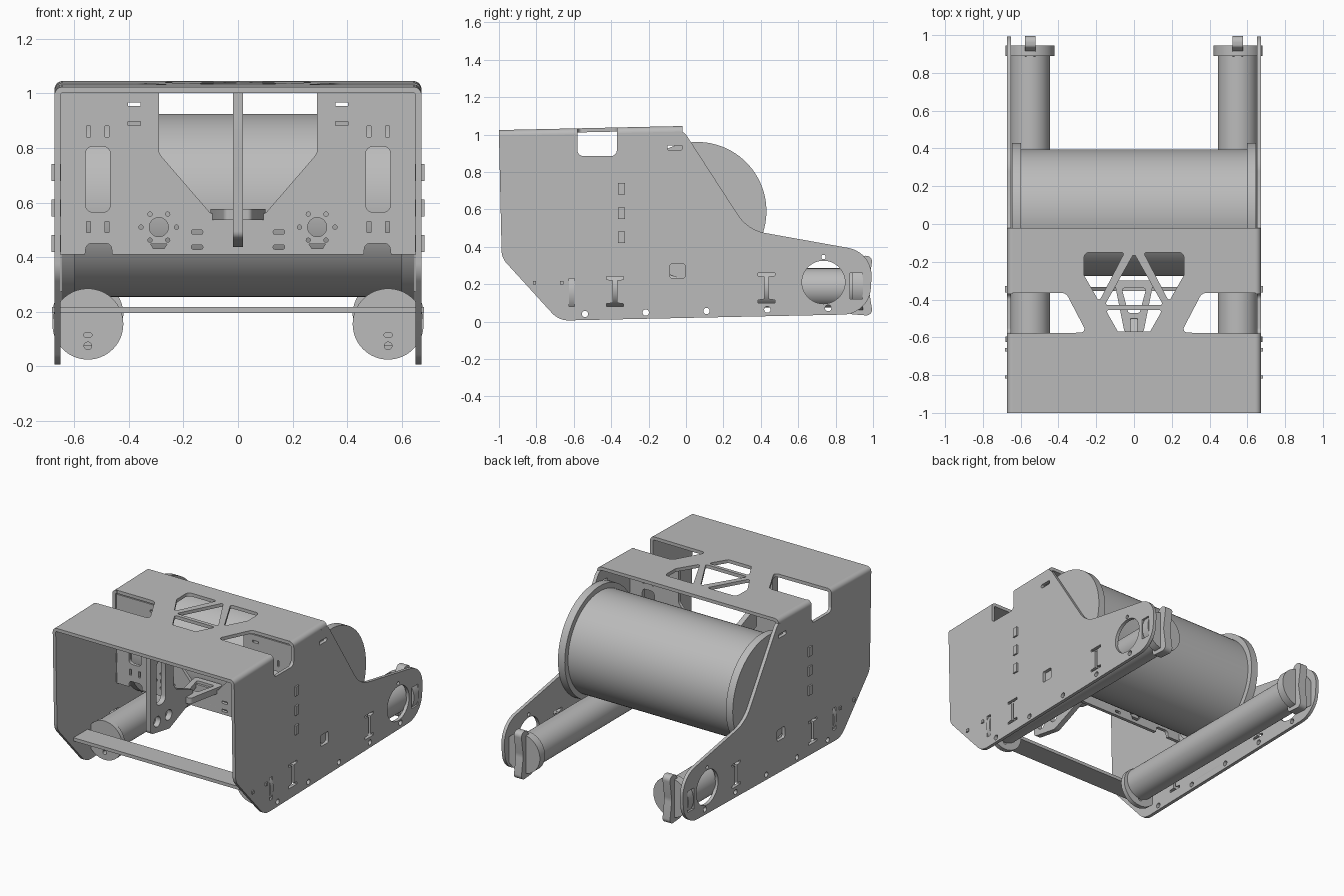
import bpy, math
from mathutils import Matrix, Vector

cube = bpy.data.objects.get("Cube")
if cube:
    bpy.data.objects.remove(cube)

grey = bpy.data.materials.new("plain_grey")
grey.use_nodes = True
COLOUR = (0.5, 0.5, 0.5, 1)
grey.diffuse_color = COLOUR
grey.node_tree.nodes["Principled BSDF"].inputs["Base Color"].default_value = COLOUR

# Plane frames: columns are the local u, v and thickness directions
SIDE = Matrix(((0, 0, 1, 0), (1, 0, 0, 0), (0, 1, 0, 0), (0, 0, 0, 1)))
FRONT = Matrix(((1, 0, 0, 0), (0, 0, -1, 0), (0, 1, 0, 0), (0, 0, 0, 1)))
FLAT = Matrix.Identity(4)


def finish(ob):
    ob.data.materials.clear()
    ob.data.materials.append(grey)
    bpy.ops.object.select_all(action="DESELECT")
    ob.select_set(True)
    bpy.context.view_layer.objects.active = ob
    bpy.ops.object.shade_smooth_by_angle(angle=math.radians(35))
    return ob


def rounded(points, steps=6):
    """Fillet each (u, v, radius) corner of a closed outline."""
    out = []
    for i, p in enumerate(points):
        c, r = Vector(p[:2]), (p[2] if len(p) > 2 else 0)
        if not r:
            out.append(c)
            continue
        a = (Vector(points[i - 1][:2]) - c).normalized()
        b = (Vector(points[(i + 1) % len(points)][:2]) - c).normalized()
        half = a.angle(b) / 2
        centre = c + (a + b).normalized() * r / math.sin(half)
        start = c + a * r / math.tan(half) - centre
        end = c + b * r / math.tan(half) - centre
        turn = start.angle_signed(end)
        for k in range(steps + 1):
            t = -turn * k / steps
            out.append(centre + Matrix.Rotation(t, 2) @ start)
    return out


def rect(u, v, w, h, r=0):
    w, h = w / 2, h / 2
    return rounded([(u - w, v - h, r), (u + w, v - h, r), (u + w, v + h, r), (u - w, v + h, r)], 4)


def ring(u, v, r, n=20):
    return [(u + r * math.cos(2 * math.pi * k / n), v + r * math.sin(2 * math.pi * k / n)) for k in range(n)]


def flip(loop):
    return [(-p[0], *p[1:]) for p in loop]


def plate(name, loops, thick, frame, place):
    """Flat sheet: first loop is the outline, the rest are holes."""
    cu = bpy.data.curves.new(name, "CURVE")
    cu.dimensions, cu.fill_mode, cu.extrude = "2D", "BOTH", thick / 2
    for loop in loops:
        sp = cu.splines.new("POLY")
        sp.points.add(len(loop) - 1)
        for q, p in zip(sp.points, loop):
            q.co = (p[0], p[1], 0, 1)
        sp.use_cyclic_u = True
    tmp = bpy.data.objects.new(name, cu)
    bpy.context.collection.objects.link(tmp)
    me = bpy.data.meshes.new_from_object(tmp.evaluated_get(bpy.context.evaluated_depsgraph_get()))
    bpy.data.objects.remove(tmp)
    me.transform(Matrix.Translation(place) @ frame)
    ob = bpy.data.objects.new(name, me)
    bpy.context.collection.objects.link(ob)
    return finish(ob)


def cylinder(name, r, length, centre, axis, n=64):
    rot = (0, math.pi / 2, 0) if axis == "x" else (math.pi / 2, 0, 0)
    bpy.ops.mesh.primitive_cylinder_add(vertices=n, radius=r, depth=length, location=centre, rotation=rot)
    ob = bpy.context.object
    ob.name = name
    return finish(ob)


def box(name, centre, size):
    bpy.ops.mesh.primitive_cube_add(size=1, location=centre)
    ob = bpy.context.object
    ob.name, ob.scale = name, size
    return finish(ob)


def top_z(y):
    return 1.045 + (y + 0.03) * 0.022


def i_slot(u, v):
    half = [(0.045, -0.08), (0.045, -0.065), (0.01, -0.06), (0.01, 0.06), (0.045, 0.065), (0.045, 0.08)]
    return [(u + a, v + b) for a, b in half] + [(u - a, v + b) for a, b in reversed(half)]


# Side panels, with an open notch at the fold
FOLD = 0.03
outline = rounded([
    (-1, top_z(-1) - FOLD), (-0.985, 0.34, 0.1), (-0.68, 0.005, 0.12), (0.98, 0.04, 0.15), (1.0, 0.37, 0.15),
    (0.33, 0.49, 0.22), (0, 1.0), (-0.02, top_z(0) - FOLD), (-0.37, top_z(-0.37) - FOLD),
    (-0.37, 0.885, 0.03), (-0.58, 0.885, 0.03), (-0.58, top_z(-0.58) - FOLD)], 10)
holes = [ring(-0.54 + 0.325 * k, 0.04 + 0.008 * k, 0.017) for k in range(5)]
holes += [ring(0.735, 0.21, 0.115, 48), ring(0.735, 0.345, 0.012), i_slot(-0.38, 0.16), i_slot(0.43, 0.18)]
holes += [rect(-0.045, 0.27, 0.08, 0.075, 0.01), rect(-0.06, 0.93, 0.08, 0.025, 0.008),
          rect(-0.61, 0.155, 0.03, 0.15), rect(0.91, 0.19, 0.065, 0.14)]
for s, side in ((1, "left"), (-1, "right")):
    plate(f"{side}_side_panel", [outline] + holes, 0.022, SIDE, (s * 0.661, 0, 0))
    # Rounded fold strips between panel and roof
    for part, (y0, y1) in {"front": (-1, -0.58), "rear": (-0.37, -0.02)}.items():
        verts, n = [], 8
        for y in (y0, y1):
            for r in (FOLD, FOLD - 0.022):
                for k in range(n + 1):
                    a = math.pi / 2 * k / n
                    verts.append((s * (0.642 + r * math.cos(a)), y, top_z(y) - FOLD + r * math.sin(a)))
        m = n + 1
        faces = []
        for k in range(n):
            faces += [(k, k + 1, k + 1 + 2 * m, k + 2 * m), (k + m, k + 3 * m, k + 1 + 3 * m, k + 1 + m),
                      (k, k + m, k + 1 + m, k + 1), (k + 2 * m, k + 1 + 2 * m, k + 1 + 3 * m, k + 3 * m)]
        me = bpy.data.meshes.new("fold")
        me.from_pydata(verts, [], faces if s < 0 else [f[::-1] for f in faces])
        ob = bpy.data.objects.new(f"{side}_{part}_fold", me)
        bpy.context.collection.objects.link(ob)
        finish(ob)

# Roof sheet with side notches and a truss opening
edge = [(0.642, -1), (0.642, -0.58), (0.25, -0.575, 0.02), (0.36, -0.365, 0.04), (0.642, -0.365), (0.642, -0.02)]
roof = rounded(edge + flip(edge)[::-1])
pocket = rounded([(0.265, -0.15, 0.03), (0.05, -0.15, 0.01), (0.185, -0.41, 0.01), (0.265, -0.27, 0.03)])
middle = rounded([(0, -0.155, 0.01), (-0.155, -0.43, 0.01), (0.155, -0.43, 0.01)])
lower = rounded([(-0.15, -0.455, 0.01), (-0.085, -0.57, 0.01), (0.085, -0.57, 0.01), (0.15, -0.455, 0.01)])
sheet = plate("roof_sheet", [roof, pocket, flip(pocket), middle, lower], 0.022, FLAT, (0, 0, 0))
for v in sheet.data.vertices:
    v.co.z += top_z(v.co.y) - 0.011

# Cross bulkhead with a V opening and fixing holes
half = [(0.1, 0.56, 0.02), (0.29, 0.78, 0.04), (0.29, 1.005), (0.65, 1.005), (0.65, 0.41),
        (0.56, 0.41), (0.555, 0.45, 0.02), (0.465, 0.45, 0.02), (0.46, 0.41)]
bulk = rounded(half + flip(half)[::-1])
cuts = [rect(0.513, 0.685, 0.09, 0.24, 0.025), ring(0.29, 0.51, 0.035, 32),
        rect(0.38, 0.96, 0.045, 0.014), rect(0.38, 0.89, 0.045, 0.014)]
cuts += [rect(x, z, 0.014, 0.04) for x in (0.48, 0.547) for z in (0.86, 0.51)]
cuts += [rect(0.15, z, 0.042, 0.016, 0.006) for z in (0.492, 0.437)]
cuts += [ring(0.29 + 0.065 * math.cos(math.pi * k / 3), 0.51 + 0.055 * math.sin(math.pi * k / 3), 0.008, 10)
         for k in range(6)]
cuts.append(rounded([(0.26, 0.448), (0.32, 0.448), (0.31, 0.432), (0.27, 0.432)]))
plate("bulkhead", [bulk] + cuts + [flip(c) for c in cuts], 0.022, FRONT, (0, -0.345, 0))

# Bulkhead tabs, cross bar and its tabs
for s in (1, -1):
    for z in (0.71, 0.58, 0.45):
        box("bulkhead_tab", (s * 0.665, -0.345, z), (0.035, 0.036, 0.062))
    for y in (-0.81, -0.665):
        box("cross_bar_tab", (s * 0.667, y, 0.207), (0.03, 0.018, 0.02))
box("cross_bar", (0, -0.737, 0.207), (1.3, 0.15, 0.022))

# Central hanging fin and tapered brace to the bulkhead
fin = rounded([(-0.95, 1.01), (-0.95, 0.47, 0.03), (-0.75, 0.435, 0.06), (-0.5, 0.54, 0.02),
               (-0.5, 0.6, 0.02), (-0.7, 0.68, 0.05), (-0.72, 1.01)])
plate("centre_fin", [fin, rect(-0.84, 0.78, 0.1, 0.3, 0.04), ring(-0.88, 0.53, 0.035), ring(-0.76, 0.53, 0.035)],
      0.036, SIDE, (0, 0, 0))
brace = rounded([(-0.105, -0.3, 0.02), (-0.05, -0.575, 0.02), (0.05, -0.575, 0.02), (0.105, -0.3, 0.02)])
gap = rounded([(-0.065, -0.34, 0.01), (-0.03, -0.47, 0.01), (0.03, -0.47, 0.01), (0.065, -0.34, 0.01)])
plate("brace", [brace, gap], 0.04, FLAT, (0, 0, 0.557))

# Drum with end flanges
cylinder("drum", 0.335, 1.25, (0, 0.06, 0.59), "x", 96)
for s in (1, -1):
    cylinder("drum_flange", 0.37, 0.05, (s * 0.622, 0.06, 0.59), "x", 96)

# Long tubes with front discs, rear caps and grips
grip = rounded([(0.87, 0.13), (0.87, 0.04, 0.02), (1.0, 0.03, 0.03), (0.975, 0.19, 0.1),
                (1.0, 0.355, 0.03), (0.94, 0.35, 0.02), (0.87, 0.26)])
for s in (1, -1):
    x = s * 0.55
    cylinder("tube", 0.105, 1.5, (x, 0.15, 0.18), "y")
    disc = [ring(x, 0.155, 0.13, 64), ring(x, 0.075, 0.014), rect(x, 0.115, 0.03, 0.014, 0.006)]
    plate("front_disc", disc, 0.03, FRONT, (x * 0, -0.61, 0))
    cylinder("rear_cap", 0.13, 0.055, (x, 0.918, 0.19), "y")
    plate("grip", [grip], 0.055, SIDE, (x, 0, 0))
